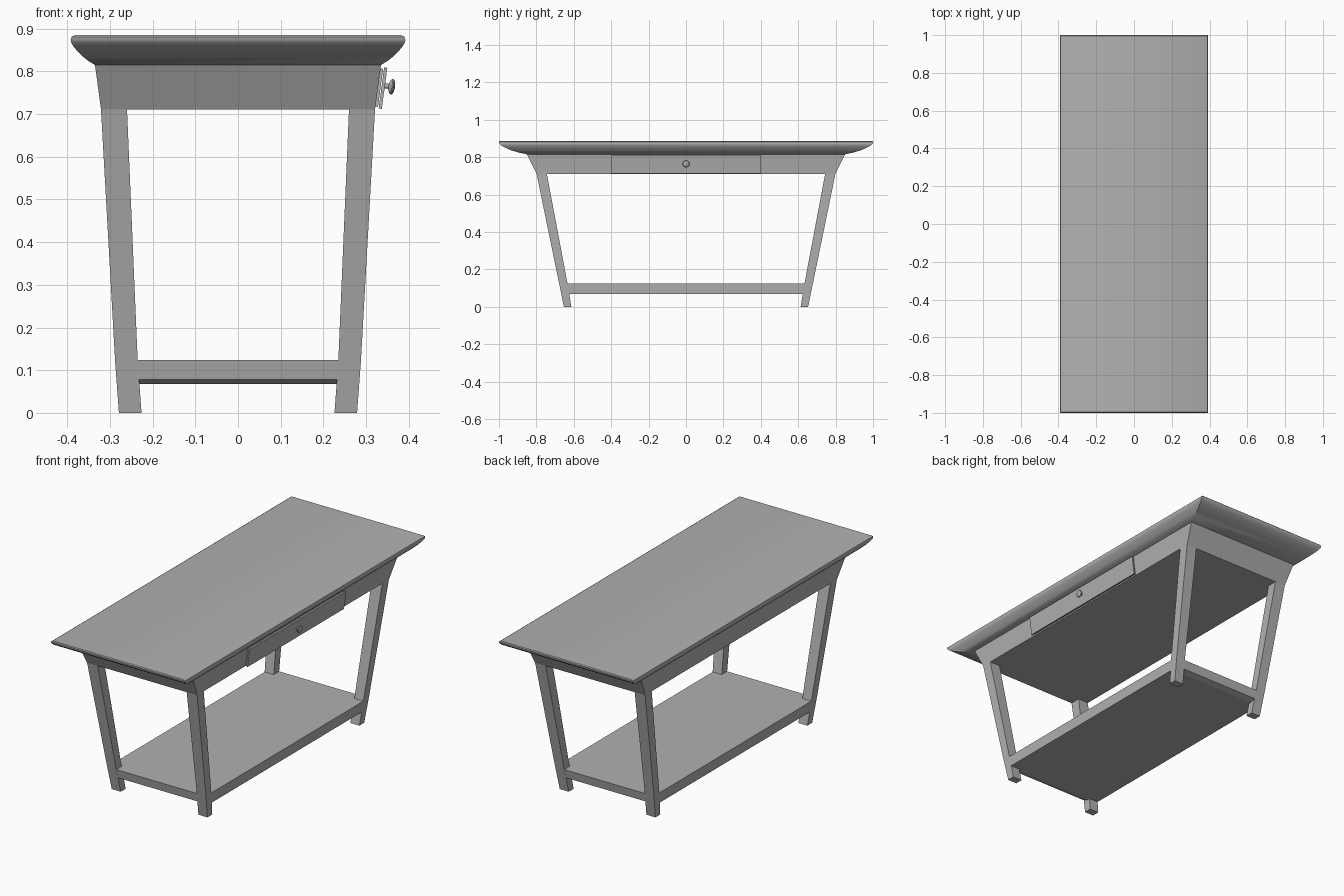
import bpy, bmesh, math
from mathutils import Matrix

if "Cube" in bpy.data.objects:
    bpy.data.objects.remove(bpy.data.objects["Cube"])

# Mid grey finish shared by all parts
grey = bpy.data.materials.new("mid_grey")
grey.diffuse_color = (0.44, 0.44, 0.44, 1)
grey.use_nodes = True
grey.node_tree.nodes["Principled BSDF"].inputs["Base Color"].default_value = grey.diffuse_color


def finish(name, bm, smooth=False):
    bmesh.ops.recalc_face_normals(bm, faces=bm.faces)
    mesh = bpy.data.meshes.new(name)
    bm.to_mesh(mesh)
    bm.free()
    mesh.materials.append(grey)
    obj = bpy.data.objects.new(name, mesh)
    bpy.context.collection.objects.link(obj)
    if smooth:
        bpy.ops.object.select_all(action='DESELECT')
        obj.select_set(True)
        bpy.context.view_layer.objects.active = obj
        bpy.ops.object.shade_smooth_by_angle(angle=math.radians(35))
    return obj


def loft(name, sections, smooth=False):
    """Stack rectangular sections (x0, x1, y0, y1, z) into a closed solid."""
    bm = bmesh.new()
    rings = [[bm.verts.new((x, y, z)) for x, y in ((x0, y0), (x1, y0), (x1, y1), (x0, y1))]
             for x0, x1, y0, y1, z in sections]
    for a, b in zip(rings, rings[1:]):
        for i in range(4):
            j = (i + 1) % 4
            bm.faces.new((a[i], a[j], b[j], b[i]))
    bm.faces.new(rings[0])
    bm.faces.new(rings[-1])
    return finish(name, bm, smooth)


def centred(rows):
    return [(-hx, hx, -hy, hy, z) for hx, hy, z in rows]


# Table top with a curved flaring underside and a thin lip
loft("table_top", centred([
    (0.335, 0.850, 0.815), (0.350, 0.893, 0.824), (0.364, 0.930, 0.835),
    (0.376, 0.960, 0.847), (0.385, 0.982, 0.858), (0.391, 0.995, 0.868),
    (0.392, 0.999, 0.874), (0.390, 1.000, 0.881), (0.382, 0.996, 0.885)]), smooth=True)

# Tapered apron
loft("apron", centred([(0.321, 0.799, 0.711), (0.335, 0.850, 0.815)]))

# Splayed legs, mirrored to four corners
leg = loft("legs", [
    (0.226, 0.279, 0.613, 0.653, 0.0),
    (0.235, 0.288, 0.633, 0.678, 0.122),
    (0.260, 0.321, 0.744, 0.799, 0.711)])
mirror = leg.modifiers.new("four_corners", 'MIRROR')
mirror.use_axis = (True, True, False)

# Lower shelf with rails, underside sloping up at the ends
loft("lower_shelf", centred([
    (0.284, 0.640, 0.068), (0.2847, 0.669, 0.078), (0.288, 0.678, 0.124)]))

# Drawer parts follow the tilt of the apron
tilt = Matrix.Translation((0.330, 0, 0.762)) @ Matrix.Rotation(math.atan2(0.014, 0.104), 4, 'Y')


def panel(name, x0, x1, half_y, half_z):
    obj = loft(name, [(x0, x1, -half_y, half_y, -half_z), (x0, x1, -half_y, half_y, half_z)])
    obj.data.transform(tilt)


panel("drawer_backing", -0.006, 0.004, 0.395, 0.045)
panel("drawer_front", 0.006, 0.0135, 0.402, 0.0485)

# Turned drawer knob: (distance along axis, radius)
profile = [(0.012, 0.0), (0.012, 0.007), (0.016, 0.006), (0.022, 0.006), (0.024, 0.012),
           (0.027, 0.017), (0.030, 0.0185), (0.033, 0.017), (0.036, 0.011), (0.0375, 0.0)]
bm = bmesh.new()
pts = [bm.verts.new((x, 0, r)) for x, r in profile]
edges = [bm.edges.new(p) for p in zip(pts, pts[1:])]
bmesh.ops.spin(bm, geom=pts + edges, cent=(0, 0, 0), axis=(1, 0, 0),
               angle=math.tau, steps=20, use_merge=True)
bmesh.ops.remove_doubles(bm, verts=bm.verts, dist=0.0001)
knob = finish("drawer_knob", bm, smooth=True)
knob.data.transform(tilt @ Matrix.Translation((0, 0, 0.006)))
